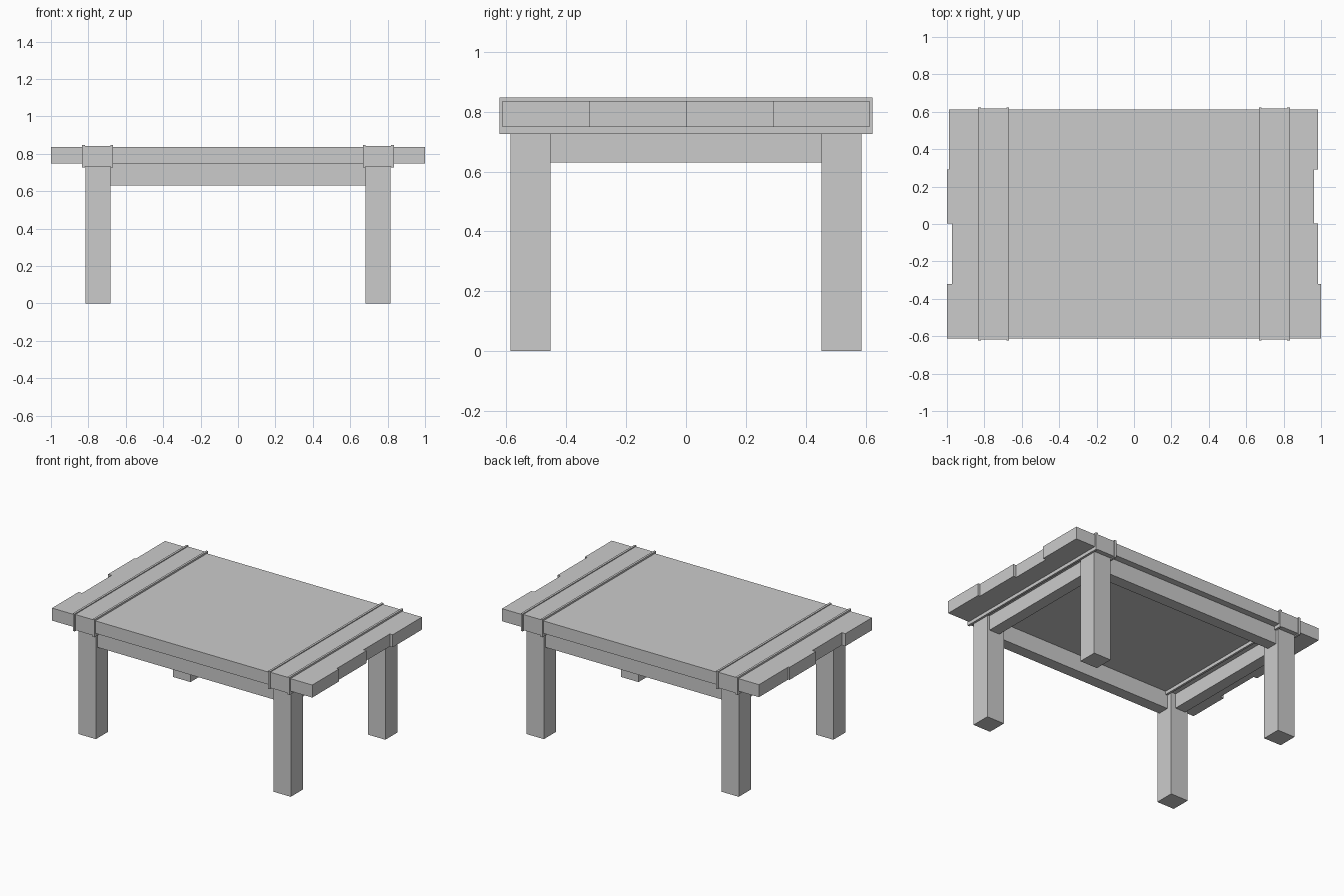
import bpy

if "Cube" in bpy.data.objects:
    bpy.data.objects.remove(bpy.data.objects["Cube"])


def box(name, x, y, z):
    """Box from (min, max) ranges on each axis."""
    bpy.ops.mesh.primitive_cube_add(
        size=1, location=[(a + b) / 2 for a, b in (x, y, z)])
    ob = bpy.context.object
    ob.name = name
    ob.scale = [b - a for a, b in (x, y, z)]
    bpy.ops.object.transform_apply(location=False, rotation=False, scale=True)
    return ob


def span(sign, a, b):
    """Range a..b mirrored to the side given by sign."""
    return tuple(sorted((sign * a, sign * b)))


# Four top planks with uneven ends
planks = [
    ((-1.0, 1.0), (-0.613, -0.322)),
    ((-0.973, 0.985), (-0.322, 0.003)),
    ((-1.0, 0.963), (0.003, 0.292)),
    ((-0.99, 0.985), (0.292, 0.613)),
]
for i, (x, y) in enumerate(planks):
    box(f"top_plank_{i + 1}", x, y, (0.749, 0.836))

for sx, side in ((-1, "left"), (1, "right")):
    # Strap wrapped round the top, with a raised rib on each edge
    box(f"{side}_strap", span(sx, 0.682, 0.818), (-0.618, 0.618), (0.733, 0.842))
    box(f"{side}_inner_rib", span(sx, 0.667, 0.682), (-0.624, 0.624), (0.726, 0.848))
    box(f"{side}_outer_rib", span(sx, 0.818, 0.833), (-0.624, 0.624), (0.726, 0.848))
    # End apron between the legs
    box(f"{side}_apron", span(sx, 0.718, 0.798), (-0.452, 0.452), (0.631, 0.735))
    # Legs
    for sy, end in ((-1, "front"), (1, "back")):
        box(f"{end}_{side}_leg", span(sx, 0.682, 0.816), span(sy, 0.452, 0.586), (0, 0.735))

# Long aprons
for sy, end in ((-1, "front"), (1, "back")):
    box(f"{end}_apron", (-0.682, 0.682), span(sy, 0.488, 0.568), (0.631, 0.749))
